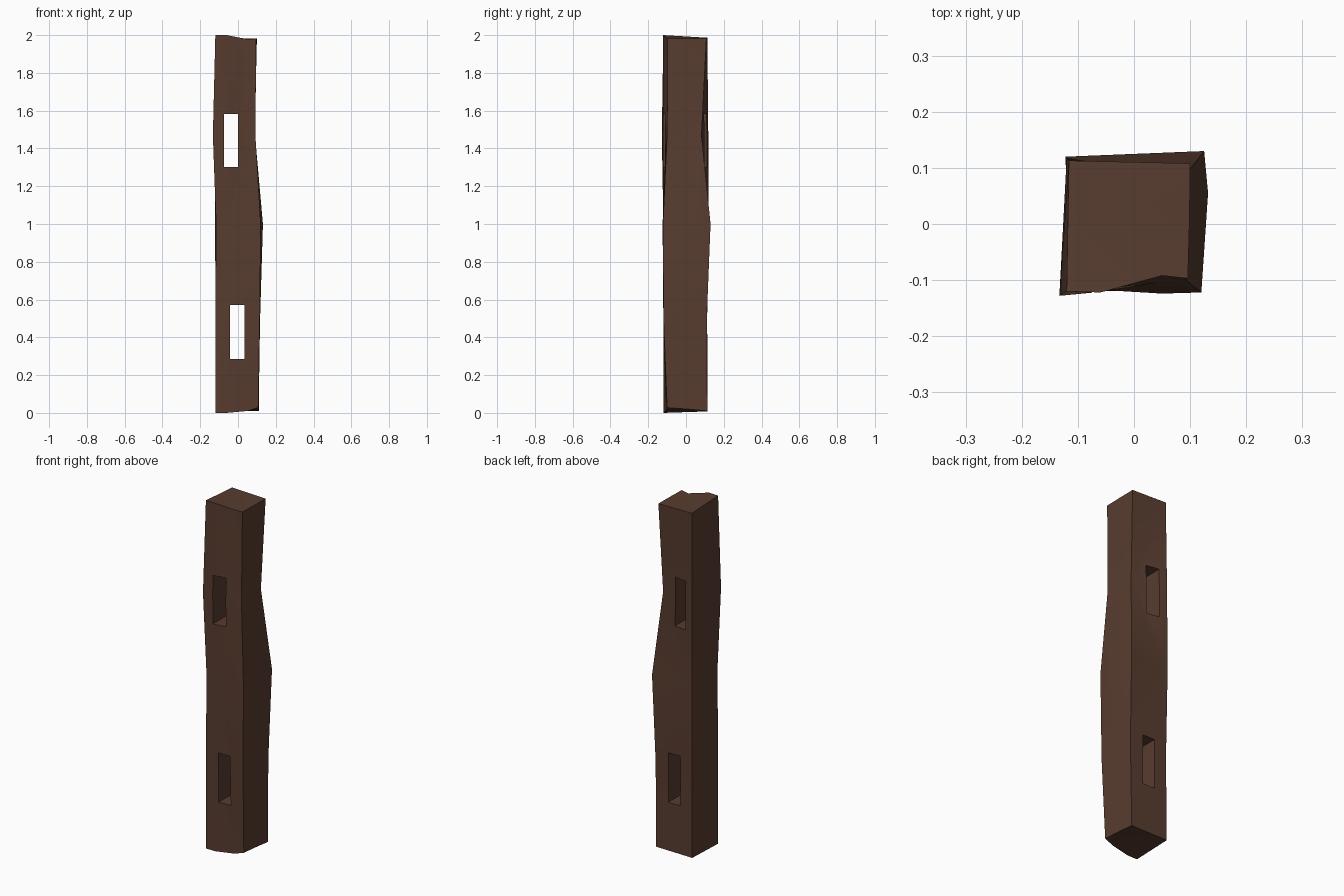
import bpy, bmesh

if "Cube" in bpy.data.objects:
    bpy.data.objects.remove(bpy.data.objects["Cube"])

wood = bpy.data.materials.new("dark_brown_wood")
wood.diffuse_color = (0.098, 0.046, 0.029, 1)
wood.use_nodes = True
wood.node_tree.nodes["Principled BSDF"].inputs["Base Color"].default_value = wood.diffuse_color

# Post: uneven hewn cross-sections, each listed as
# front-left, front-mid-left, front-mid-right, front-right, right-mid, back-right, back-left
sections = [
    (0.0, [(-.12, -.12), (-.06, -.12), (.05, -.105), (.107, -.1), (.109, .01), (.11, .113), (-.12, .115)]),
    (0.5, [(-.12, -.12), (-.06, -.119), (.05, -.12), (.115, -.119), (.117, .03), (.116, .11), (-.118, .112)]),
    (1.0, [(-.116, -.12), (-.05, -.118), (.05, -.124), (.12, -.122), (.132, .055), (.125, .13), (-.122, .12)]),
    (1.47, [(-.133, -.128), (-.06, -.121), (.04, -.105), (.092, -.1), (.09, 0), (.088, .082), (-.12, .118)]),
    (2.0, [(-.12, -.12), (-.06, -.122), (.05, -.092), (.096, -.097), (.099, .01), (.1, .108), (-.116, .113)]),
]
# Small height changes at the worn ends
bottom_lift = [0, 0, .01, .028, .02, .01, .008]
top_drop = [0, 0, .022, .018, .018, .018, .014]

bm = bmesh.new()
rings = []
for z, pts in sections:
    ring = []
    for i, (x, y) in enumerate(pts):
        h = z + (bottom_lift[i] if z == 0 else 0) - (top_drop[i] if z == 2 else 0)
        ring.append(bm.verts.new((x, y, h)))
    rings.append(ring)
for a, b in zip(rings, rings[1:]):
    n = len(a)
    for i in range(n):
        j = (i + 1) % n
        bm.faces.new((a[i], a[j], b[j], b[i]))
bm.faces.new(rings[-1])
bm.faces.new(rings[0][::-1])
bmesh.ops.triangulate(bm, faces=bm.faces[:])
bmesh.ops.recalc_face_normals(bm, faces=bm.faces[:])
mesh = bpy.data.meshes.new("fence_post")
bm.to_mesh(mesh)
bm.free()
post = bpy.data.objects.new("fence_post", mesh)
bpy.context.collection.objects.link(post)
mesh.materials.append(wood)


# Rail slots cut right through from front to back
def cut_slot(name, x0, x1, z0, z1):
    bpy.ops.mesh.primitive_cube_add(size=1, location=((x0 + x1) / 2, 0, (z0 + z1) / 2))
    cutter = bpy.context.object
    cutter.name = name
    cutter.scale = (x1 - x0, 0.6, z1 - z0)
    cutter.data.materials.append(wood)
    cutter.hide_render = True
    mod = post.modifiers.new(name, 'BOOLEAN')
    mod.operation = 'DIFFERENCE'
    mod.solver = 'EXACT'
    mod.object = cutter
    bpy.context.view_layer.objects.active = post
    bpy.ops.object.modifier_apply(modifier=name)
    bpy.data.objects.remove(cutter, do_unlink=True)


cut_slot("upper_slot", -.075, 0, 1.303, 1.582)
cut_slot("lower_slot", -.042, .034, .285, .57)

bpy.ops.object.select_all(action='DESELECT')
post.select_set(True)
bpy.context.view_layer.objects.active = post
bpy.ops.object.shade_smooth_by_angle(angle=0.5)
